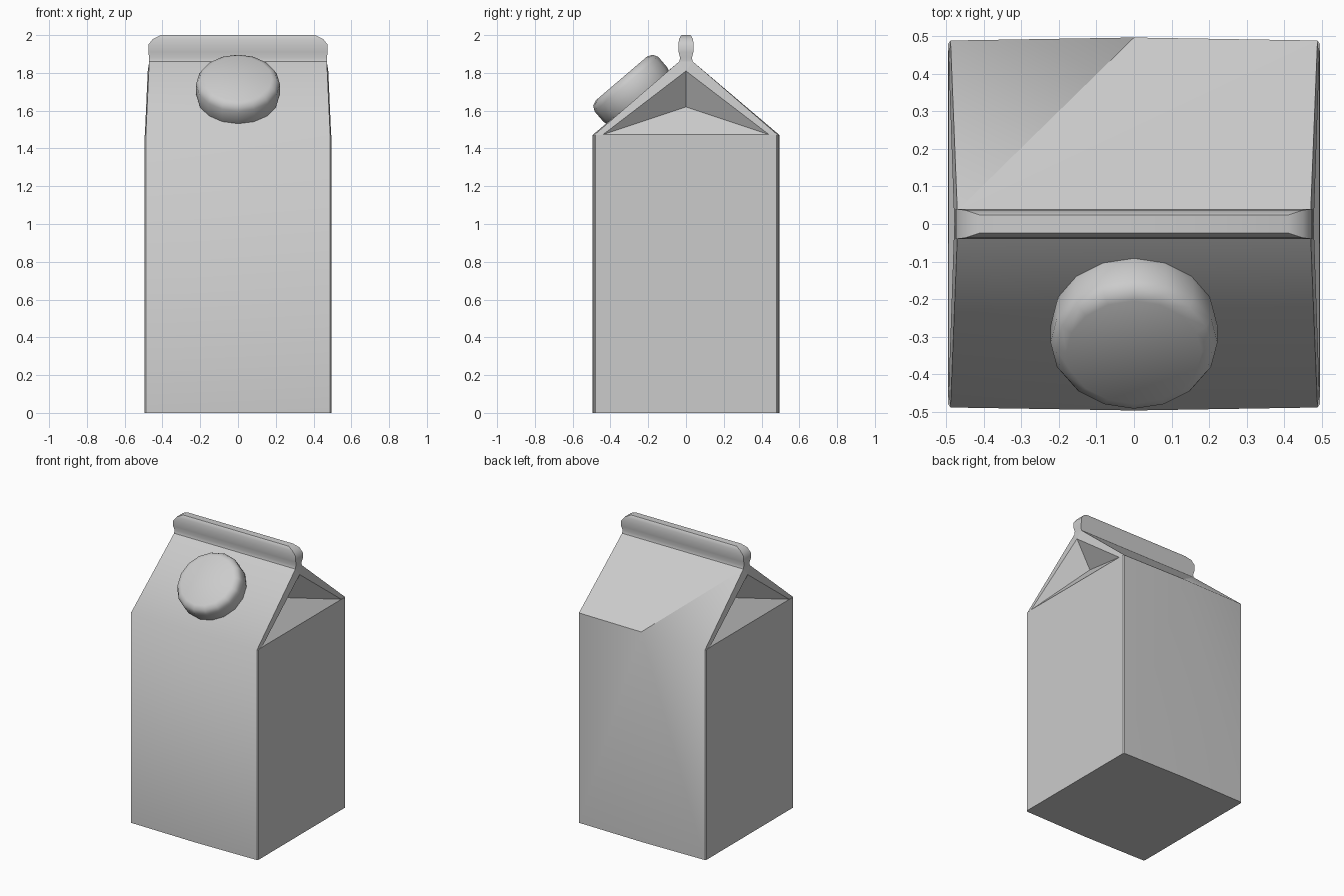
import bpy, bmesh
from math import cos, sin, pi, radians
from mathutils import Matrix

cube = bpy.data.objects.get("Cube")
if cube:
    bpy.data.objects.remove(cube, do_unlink=True)

mat = bpy.data.materials.new("light_grey_card")
mat.use_nodes = True
GREY = (0.6, 0.6, 0.6, 1)
mat.diffuse_color = GREY
mat.node_tree.nodes["Principled BSDF"].inputs["Base Color"].default_value = GREY


def finish(name, bm):
    """Weld, orient and link a finished part."""
    bmesh.ops.remove_doubles(bm, verts=bm.verts, dist=0.0005)
    bmesh.ops.recalc_face_normals(bm, faces=bm.faces)
    mesh = bpy.data.meshes.new(name)
    bm.to_mesh(mesh)
    bm.free()
    mesh.materials.append(mat)
    obj = bpy.data.objects.new(name, mesh)
    bpy.context.collection.objects.link(obj)
    return obj


def loft(bm, rings, smooth=True):
    """Skin a stack of rings and close both ends with flat caps."""
    loops = [[bm.verts.new(p) for p in ring] for ring in rings]
    for a, b in zip(loops, loops[1:]):
        for i in range(len(a)):
            j = (i + 1) % len(a)
            bm.faces.new((a[i], a[j], b[j], b[i])).smooth = smooth
    bm.faces.new(loops[0])
    bm.faces.new(loops[-1])


# Carton body: bowed front and back walls, gable roof and folded-in sides
bm = bmesh.new()
EAVE, RIDGE = 1.47, 1.86


def face(*pts, smooth=False):
    bm.faces.new([bm.verts.new(p) for p in pts]).smooth = smooth


def corner(sx, sy, z):
    return (sx * 0.488, sy * 0.488, z)


def chamfer(sx, sy, z):
    return (sx * 0.495, sy * 0.479, z)


def fold_base(sx, sy):
    return (sx * 0.493, sy * 0.44, EAVE + 0.003)


def roof_top(sx, sy):
    return (sx * 0.47, sy * 0.036, RIDGE)


for sy in (-1, 1):
    mid_low, mid_high = (0, sy * 0.496, 0), (0, sy * 0.496, EAVE)
    left, right = corner(-1, sy, EAVE), corner(1, sy, EAVE)
    for sx in (-1, 1):
        face(corner(sx, sy, 0), mid_low, mid_high, corner(sx, sy, EAVE), smooth=True)
    # The back roof shows one crisp crease triangle
    face(left, mid_high, roof_top(-1, sy), smooth=True)
    face(mid_high, right, roof_top(-1, sy), smooth=sy < 0)
    face(right, roof_top(1, sy), roof_top(-1, sy), smooth=True)

for sx in (-1, 1):
    peak, ridge_end, tuck = (sx * 0.478, 0, 1.81), (sx * 0.47, 0, RIDGE), (sx * 0.37, 0, 1.62)
    face(chamfer(sx, -1, 0), chamfer(sx, 1, 0), chamfer(sx, 1, EAVE),
         fold_base(sx, 1), fold_base(sx, -1), chamfer(sx, -1, EAVE))
    face(fold_base(sx, -1), fold_base(sx, 1), tuck)
    for sy in (-1, 1):
        a, c, b, t = corner(sx, sy, EAVE), chamfer(sx, sy, EAVE), fold_base(sx, sy), roof_top(sx, sy)
        face(corner(sx, sy, 0), chamfer(sx, sy, 0), c, a)
        face(a, c, b)
        face(a, b, peak, t)
        face(t, peak, ridge_end)
        face(b, peak, tuck)

# Base panel and the ridge seat under the fin
face(corner(-1, -1, 0), (0, -0.496, 0), corner(1, -1, 0), chamfer(1, -1, 0),
     chamfer(1, 1, 0), corner(1, 1, 0), (0, 0.496, 0), corner(-1, 1, 0),
     chamfer(-1, 1, 0), chamfer(-1, -1, 0))
face(roof_top(-1, -1), roof_top(1, -1), (0.47, 0, RIDGE),
     roof_top(1, 1), roof_top(-1, 1), (-0.47, 0, RIDGE))
finish("carton_body", bm)

# Sealed fin along the ridge, rounded at its upper ends
bm = bmesh.new()
fin_rows = [(0.47, 0.036, 1.86), (0.47, 0.031, 1.88), (0.475, 0.039, 1.91),
            (0.474, 0.04, 1.95), (0.45, 0.037, 1.98), (0.41, 0.024, 2.0)]
loft(bm, [[(-x, -y, z), (x, -y, z), (x, y, z), (-x, y, z)] for x, y, z in fin_rows])
fin = finish("top_fin", bm)

# Screw cap tilted to sit on the front roof panel
bm = bmesh.new()
SIDES = 16
cap_rows = [(0.215, -0.01), (0.222, 0.02), (0.222, 0.09), (0.208, 0.117), (0.18, 0.13)]
loft(bm, [[(r * cos(2 * pi * i / SIDES), r * sin(2 * pi * i / SIDES), h)
           for i in range(SIDES)] for r, h in cap_rows])
bm.transform(Matrix.Translation((0, -0.257, 1.672)) @ Matrix.Rotation(radians(40.5), 4, 'X'))
cap = finish("screw_cap", bm)

# Smooth the rounded parts while keeping their hard edges
bpy.ops.object.select_all(action='DESELECT')
for obj in (fin, cap):
    obj.select_set(True)
bpy.context.view_layer.objects.active = cap
bpy.ops.object.shade_smooth_by_angle(angle=radians(50))
